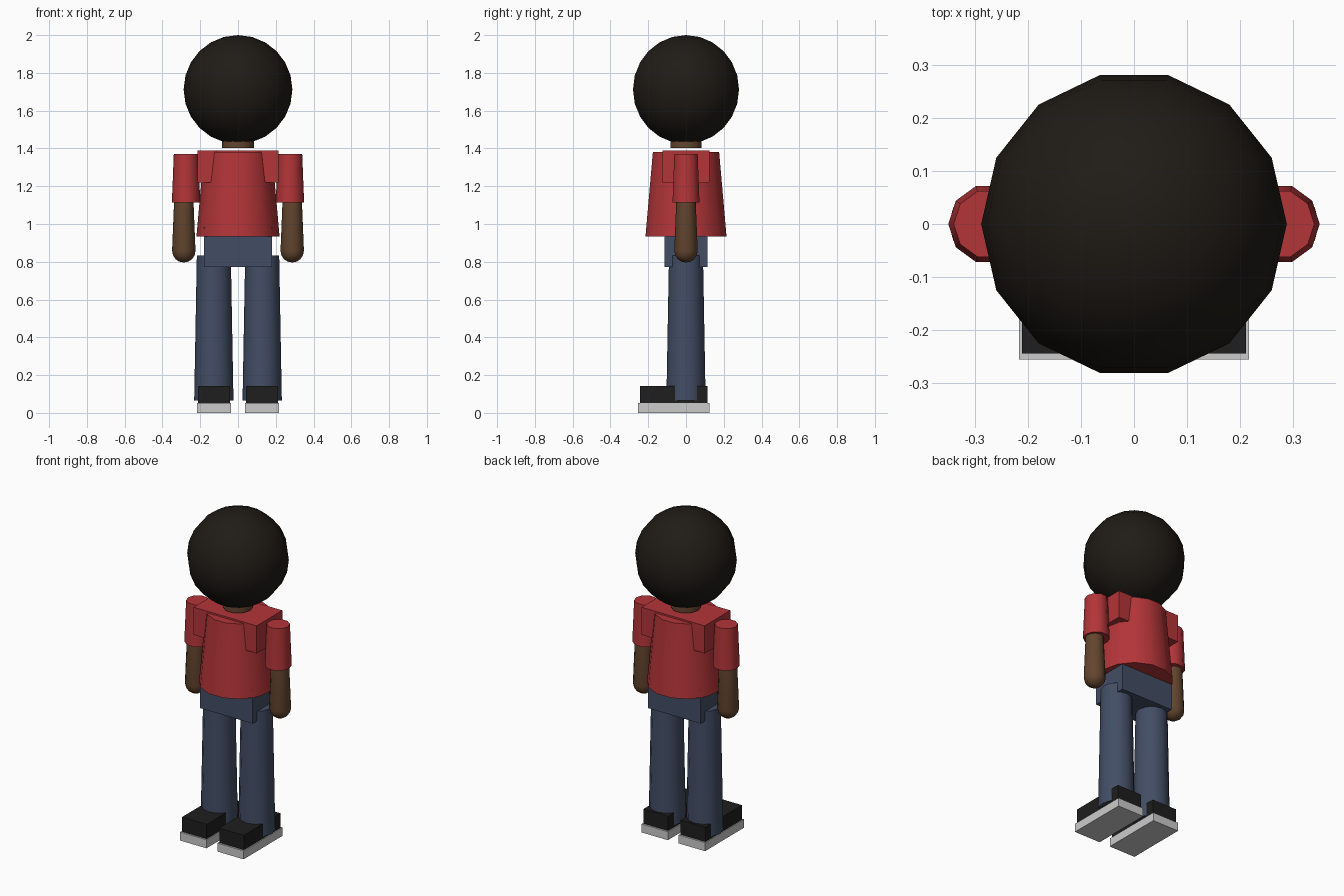
import bpy, bmesh
from math import cos, sin, pi, radians

if "Cube" in bpy.data.objects:
    bpy.data.objects.remove(bpy.data.objects["Cube"])


def material(name, r, g, b):
    m = bpy.data.materials.new(name)
    m.diffuse_color = (r, g, b, 1)
    m.use_nodes = True
    m.node_tree.nodes["Principled BSDF"].inputs["Base Color"].default_value = m.diffuse_color
    return m


RED = material("shirt_red", 0.45, 0.035, 0.04)
SKIN = material("skin_brown", 0.125, 0.06, 0.028)
DENIM = material("denim_blue", 0.055, 0.075, 0.13)
BLACK = material("shoe_black", 0.013, 0.013, 0.013)
HAIR = material("hair_black", 0.014, 0.011, 0.008)
SOLE = material("sole_grey", 0.55, 0.55, 0.55)


def finish(bm, name, mat, smooth):
    bmesh.ops.recalc_face_normals(bm, faces=bm.faces)
    mesh = bpy.data.meshes.new(name)
    bm.to_mesh(mesh)
    bm.free()
    mesh.materials.append(mat)
    ob = bpy.data.objects.new(name, mesh)
    bpy.context.collection.objects.link(ob)
    if smooth:
        bpy.ops.object.select_all(action='DESELECT')
        ob.select_set(True)
        bpy.context.view_layer.objects.active = ob
        bpy.ops.object.shade_smooth_by_angle(angle=radians(40))
    return ob


def lathe(name, profile, sides, mat, x=0.0):
    """Closed solid of revolution from (radius, z) pairs, with a corner on +x."""
    bm = bmesh.new()
    rings = [[bm.verts.new((x + r * cos(2 * pi * i / sides), r * sin(2 * pi * i / sides), z))
              for i in range(sides)] for r, z in profile]
    for a, b in zip(rings, rings[1:]):
        for i in range(sides):
            j = (i + 1) % sides
            bm.faces.new((a[i], a[j], b[j], b[i]))
    bm.faces.new(rings[0])
    bm.faces.new(rings[-1])
    bmesh.ops.remove_doubles(bm, verts=bm.verts, dist=0.0005)
    return finish(bm, name, mat, True)


def box(name, x, y, z, mat):
    """Box from (min, max) ranges."""
    bm = bmesh.new()
    bmesh.ops.create_cube(bm, size=1)
    for v in bm.verts:
        v.co = [(lo + hi) / 2 + c * (hi - lo) for c, (lo, hi) in zip(v.co, (x, y, z))]
    return finish(bm, name, mat, False)


def arc(radius, zc, start, end, steps):
    """Profile points along a circle, angles measured from the horizontal."""
    angles = [radians(start + (end - start) * i / steps) for i in range(steps + 1)]
    return [(radius * max(cos(a), 0.0001), zc + radius * sin(a)) for a in angles]


# Head of hair and neck
lathe("hair", arc(0.288, 1.712, -90, 90, 12), 14, HAIR)
lathe("neck", [(0.085, 1.402), (0.085, 1.52)], 10, SKIN)

# Shirt and hips
lathe("shirt_body", [(0.22, 0.935), (0.18, 1.38)], 14, RED)
box("shirt_shoulders", (-0.215, 0.215), (-0.125, 0.125), (1.22, 1.39), RED)
box("hips", (-0.18, 0.18), (-0.114, 0.114), (0.773, 0.983), DENIM)

# Limbs and shoes on both sides
for s, side in ((-1, "left"), (1, "right")):
    lathe(side + "_sleeve", [(0.075, 1.115), (0.065, 1.37)], 10, RED, s * 0.275)
    lathe(side + "_arm", arc(0.062, 0.858, -90, 0, 4) + [(0.051, 1.13)], 12, SKIN, s * 0.287)
    lathe(side + "_leg", [(0.104, 0.065), (0.09, 0.833)], 12, DENIM, s * 0.128)
    cx = s * 0.127
    box(side + "_shoe", (cx - 0.084, cx + 0.084), (-0.244, 0.113), (0.052, 0.142), BLACK)
    box(side + "_sole", (cx - 0.09, cx + 0.09), (-0.255, 0.124), (0, 0.052), SOLE)
